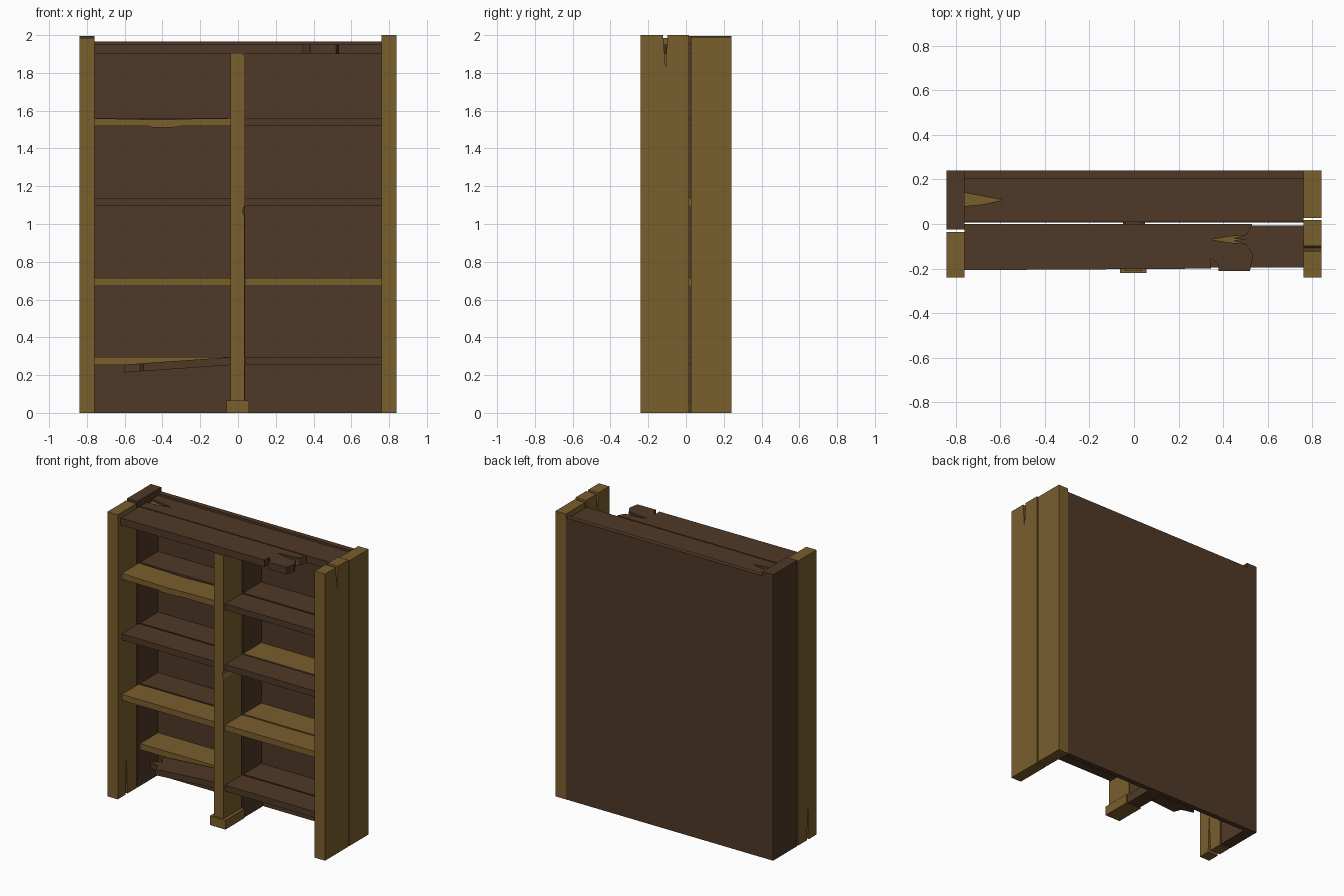
import bpy, bmesh


def material(name, rgb):
    m = bpy.data.materials.new(name)
    m.diffuse_color = (*rgb, 1)
    return m


LIGHT = material("light_wood", (0.195, 0.112, 0.027))
DARK = material("dark_wood", (0.078, 0.041, 0.020))


def prism(name, pts, axis, lo, hi, mat, slope=None):
    """Extrude a 2D outline along an axis: x -> (y,z), y -> (x,z), z -> (x,y)."""
    place = {"x": lambda a, b, c: (c, a, b),
             "y": lambda a, b, c: (a, c, b),
             "z": lambda a, b, c: (a, b, c)}[axis]
    bm = bmesh.new()
    low = [bm.verts.new(place(a, b, lo)) for a, b in pts]
    top = [bm.verts.new(place(a, b, hi)) for a, b in pts]
    bm.faces.new(low)
    bm.faces.new(top)
    n = len(pts)
    for i in range(n):
        j = (i + 1) % n
        bm.faces.new((low[i], low[j], top[j], top[i]))
    if slope:                       # tilt a sagging board about x = slope[0]
        for v in bm.verts:
            v.co.z += (v.co.x - slope[0]) * slope[1]
    bmesh.ops.recalc_face_normals(bm, faces=bm.faces)
    me = bpy.data.meshes.new(name)
    bm.to_mesh(me)
    bm.free()
    me.materials.append(mat)
    ob = bpy.data.objects.new(name, me)
    bpy.context.collection.objects.link(ob)
    return ob


def box(name, x0, x1, y0, y1, z0, z1, mat):
    return prism(name, [(x0, y0), (x1, y0), (x1, y1), (x0, y1)], "z", z0, z1, mat)


# side walls: two upright boards each, cracked at one end
prism("right_side_front_board",
      [(-0.24, 0), (0.017, 0), (0.017, 2), (-0.098, 2), (-0.108, 1.82),
       (-0.122, 2), (-0.24, 2)], "x", 0.76, 0.84, LIGHT)
box("right_side_back_board", 0.76, 0.84, 0.027, 0.24, 0, 1.99, LIGHT)
prism("left_side_front_board",
      [(-0.24, 0), (-0.155, 0), (-0.145, 0.27), (-0.132, 0), (-0.035, 0),
       (-0.035, 1.985), (-0.24, 1.985)], "x", -0.84, -0.76, LIGHT)
box("left_side_back_board", -0.84, -0.76, -0.025, 0.24, 0, 1.995, DARK)

# back panel
box("back_panel", -0.76, 0.76, 0.205, 0.24, 0, 1.965, DARK)

# top: front board snapped off on the right, back board split on the left
prism("top_front_board",
      [(-0.76, -0.207), (0.345, -0.2), (0.345, -0.15), (0.38, -0.185),
       (0.38, -0.21), (0.52, -0.21), (0.535, -0.14), (0.505, -0.09),
       (0.42, -0.082), (0.35, -0.07), (0.42, -0.057), (0.505, -0.05),
       (0.53, -0.005), (0.53, 0), (-0.76, 0)], "z", 1.9, 1.95, DARK)
prism("top_front_splinter",
      [(0.35, -0.07), (0.42, -0.082), (0.505, -0.09), (0.45, -0.075),
       (0.51, -0.068), (0.45, -0.064), (0.505, -0.05), (0.42, -0.057)],
      "z", 1.905, 1.935, LIGHT)
prism("top_back_board",
      [(-0.76, 0.008), (0.76, 0.008), (0.76, 0.205), (-0.76, 0.205),
       (-0.76, 0.14), (-0.68, 0.125), (-0.59, 0.107), (-0.68, 0.088),
       (-0.76, 0.08)], "z", 1.9, 1.95, DARK)
prism("top_back_splinter",
      [(-0.76, 0.08), (-0.68, 0.088), (-0.59, 0.107), (-0.68, 0.125),
       (-0.76, 0.14)], "z", 1.905, 1.935, LIGHT)

# centre divider with a chipped front edge, and its foot
prism("divider_front_board",
      [(-0.04, 0.06), (0.035, 0.06), (0.035, 1.04), (0.026, 1.06),
       (0.028, 1.085), (0.037, 1.1), (0.037, 1.9), (-0.04, 1.9)],
      "y", -0.21, -0.01, LIGHT)
box("divider_back_board", -0.04, 0.037, 0, 0.205, 0, 1.9, DARK)
box("divider_foot_front", -0.062, 0.057, -0.22, -0.01, 0, 0.065, LIGHT)
box("divider_foot_back", -0.05, 0.05, -0.005, 0.205, 0, 0.06, DARK)

# shelves: (bottom z, left front, left back, right front, right back)
rows = [(0.253, None, LIGHT, DARK, DARK),
        (0.673, LIGHT, DARK, LIGHT, LIGHT),
        (1.095, DARK, DARK, DARK, LIGHT),
        (1.518, None, DARK, DARK, DARK)]
for i, (z, lf, lb, rf, rb) in enumerate(rows):
    for side, x0, x1, front, back in (("left", -0.76, -0.04, lf, lb),
                                      ("right", 0.037, 0.76, rf, rb)):
        if front:
            box(f"{side}_shelf_front_{i + 1}", x0, x1, -0.195, -0.006, z, z + 0.042, front)
        box(f"{side}_shelf_back_{i + 1}", x0, x1, 0.006, 0.205, z, z + 0.042, back)

# upper left front shelf board, worn along its edges
prism("left_shelf_front_worn",
      [(-0.76, 1.518), (-0.47, 1.518), (-0.45, 1.51), (-0.34, 1.512),
       (-0.3, 1.518), (-0.04, 1.518), (-0.04, 1.56), (-0.22, 1.558),
       (-0.4, 1.552), (-0.6, 1.556), (-0.76, 1.56)], "y", -0.195, -0.006, LIGHT)

# lower left front shelf board, snapped and sagging
prism("left_shelf_front_broken",
      [(-0.04, -0.195), (-0.5, -0.195), (-0.52, -0.14), (-0.6, -0.11),
       (-0.53, -0.075), (-0.57, -0.03), (-0.55, -0.006), (-0.04, -0.006)],
      "z", 0.253, 0.295, DARK, slope=(-0.04, 0.07))
